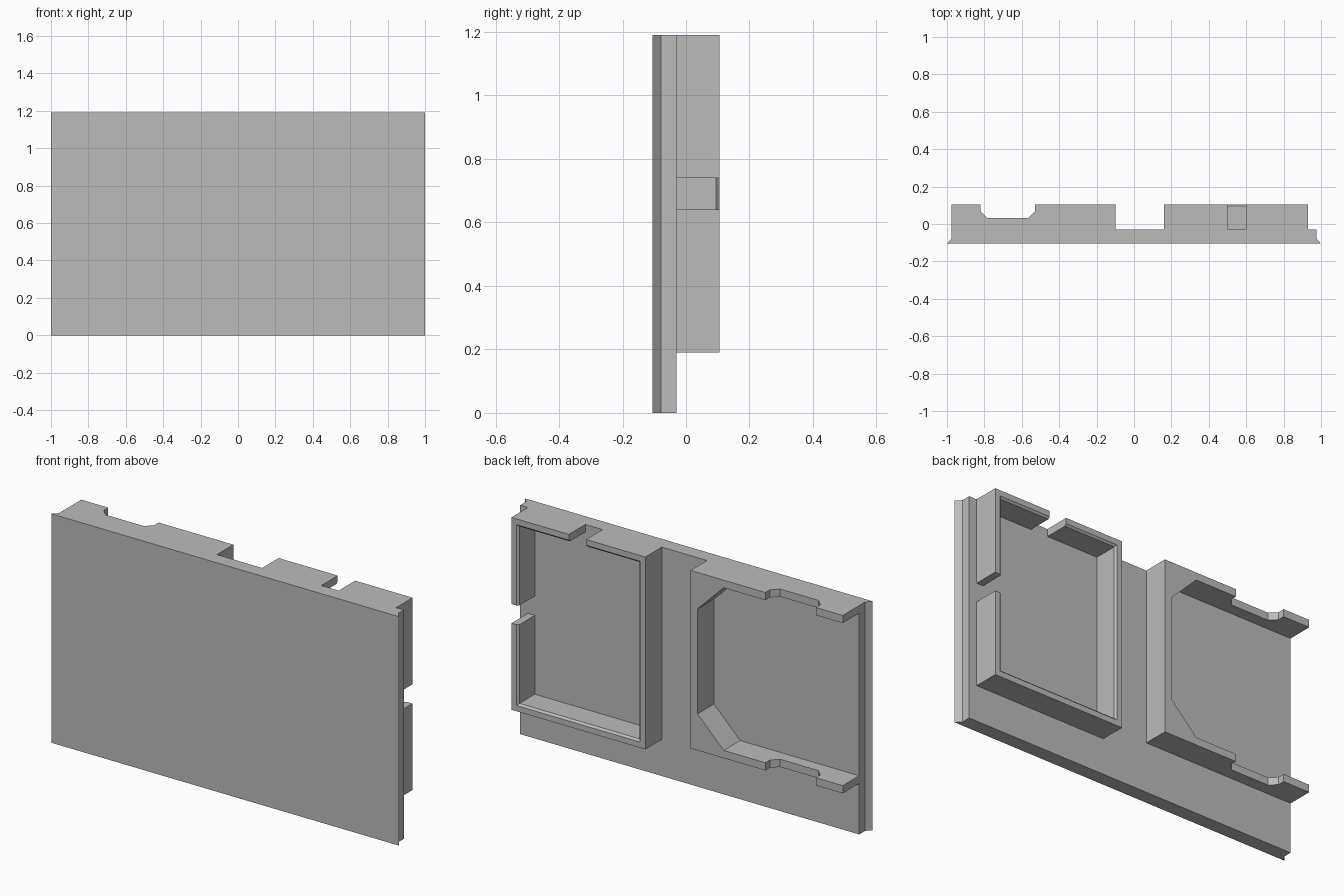
import bpy
import bmesh
from mathutils import Vector

if "Cube" in bpy.data.objects:
    bpy.data.objects.remove(bpy.data.objects["Cube"], do_unlink=True)

GREY = (0.5, 0.5, 0.5, 1.0)
grey = bpy.data.materials.new("plain grey")
grey.use_nodes = True
grey.diffuse_color = GREY
grey.node_tree.nodes["Principled BSDF"].inputs["Base Color"].default_value = GREY

TOP = 1.19
BACK = 0.105       # rear rim of the frames
SEAT = -0.03       # rear face of the panel


def finish(name, bm):
    bmesh.ops.recalc_face_normals(bm, faces=bm.faces)
    mesh = bpy.data.meshes.new(name)
    bm.to_mesh(mesh)
    bm.free()
    mesh.materials.append(grey)
    obj = bpy.data.objects.new(name, mesh)
    bpy.context.collection.objects.link(obj)
    return obj


def loft(name, rings):
    """Closed solid through matching rings of points."""
    bm = bmesh.new()
    loops = [[bm.verts.new(p) for p in ring] for ring in rings]
    n = len(loops[0])
    for a, b in zip(loops, loops[1:]):
        for i in range(n):
            j = (i + 1) % n
            bm.faces.new((a[i], a[j], b[j], b[i]))
    bm.faces.new(loops[0])
    bm.faces.new(loops[-1])
    return finish(name, bm)


def rise(name, profile, z0, z1):
    """Extrude an x-y profile upward."""
    return loft(name, [[Vector((x, y, z)) for x, y in profile] for z in (z0, z1)])


def rect(x0, x1, z0, z1, y, inset=0.0):
    x0, x1, z0, z1 = x0 + inset, x1 - inset, z0 + inset, z1 - inset
    return [Vector(p) for p in ((x0, y, z0), (x1, y, z0), (x1, y, z1), (x0, y, z1))]


def cut(obj, cutter):
    mod = obj.modifiers.new("cut", "BOOLEAN")
    mod.operation = "DIFFERENCE"
    mod.solver = "EXACT"
    mod.object = cutter
    bpy.context.view_layer.objects.active = obj
    bpy.ops.object.modifier_apply(modifier=mod.name)
    bpy.data.objects.remove(cutter, do_unlink=True)


# Front panel with bevelled side lips
half = [(1.0, -BACK), (0.975, -0.078), (0.975, SEAT)]
rise("front_panel", half + [(-x, y) for x, y in reversed(half)], 0, TOP)

# Rectangular frame with a bevelled inner rim
box = (0.16, 0.93, 0.19, TOP)
frame = loft("rectangular_frame", [rect(*box, SEAT), rect(*box, BACK)])
cut(frame, loft("opening_cutter", [
    rect(*box, SEAT - 0.1, 0.04), rect(*box, BACK - 0.01, 0.04),
    rect(*box, BACK, 0.03), rect(*box, BACK + 0.1, 0.03)]))

# Gaps through its top and outer walls
for gap in ((0.5, 0.6, 1.0, 1.4), (0.8, 1.1, 0.64, 0.74)):
    cut(frame, loft("gap_cutter", [rect(*gap, -0.2), rect(*gap, 0.2)]))

# Open-sided frame with filled inner corners
LOW, WALL, CORNER = 0.265, 0.04, 0.19
outer, inner, end = -0.10, -0.14, -0.975
outline = [(end, LOW), (outer, LOW), (outer, TOP), (end, TOP),
           (end, TOP - WALL), (outer - CORNER, TOP - WALL),
           (inner, TOP - CORNER), (inner, LOW + CORNER),
           (outer - CORNER, LOW + WALL), (end, LOW + WALL)]
bracket = loft("open_frame", [[Vector((x, y, z)) for x, z in outline]
                              for y in (SEAT, BACK)])

# Shallow recess across both of its arms
cut(bracket, rise("recess_cutter", [
    (-0.82, 0.2), (-0.82, 0.068), (-0.785, 0.033),
    (-0.565, 0.033), (-0.53, 0.068), (-0.53, 0.2)], 0, 1.5))
